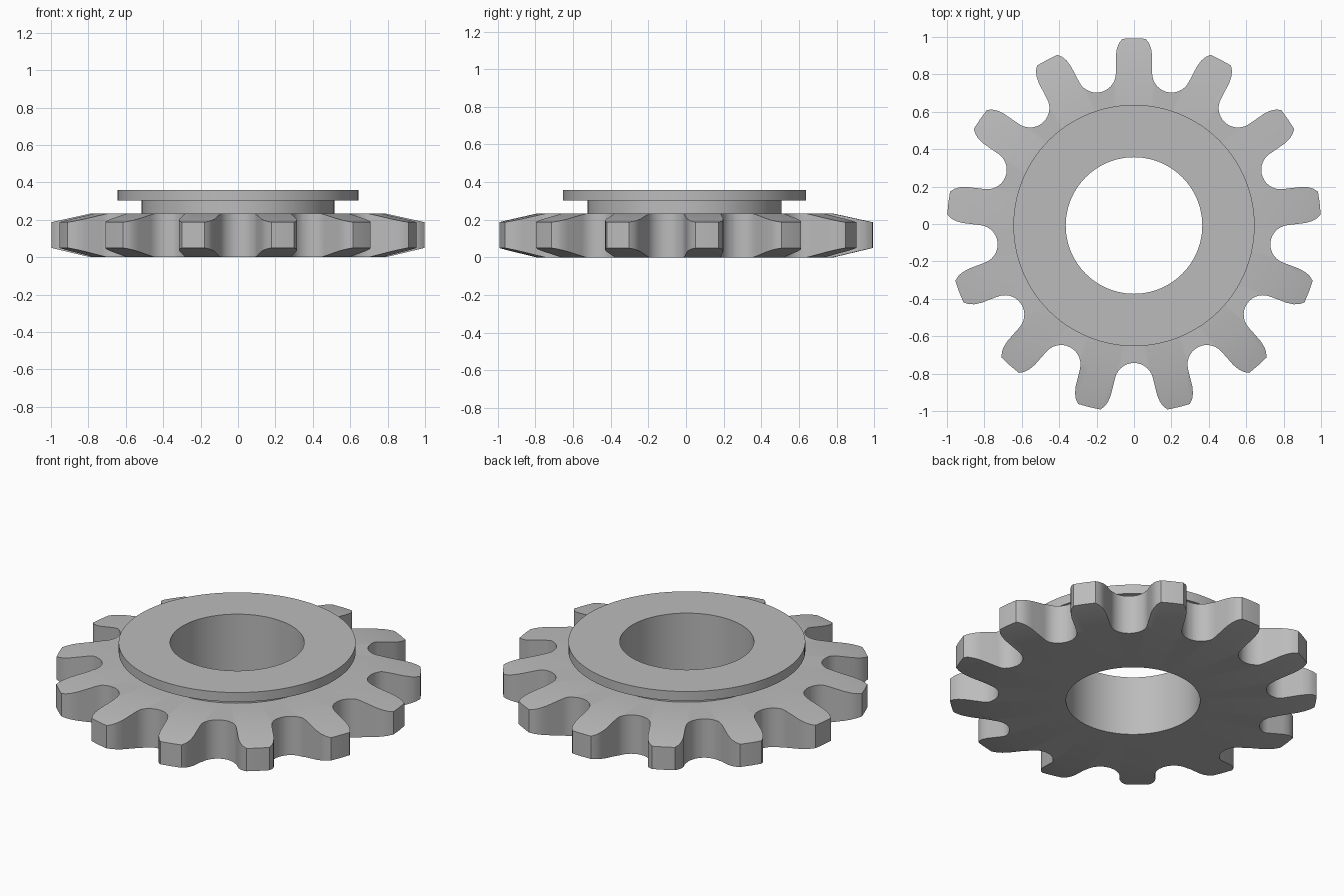
import bpy, bmesh, math
from mathutils import Matrix, Vector

if "Cube" in bpy.data.objects:
    bpy.data.objects.remove(bpy.data.objects["Cube"], do_unlink=True)

TEETH = 13
PITCH = math.tau / TEETH
SEGMENTS = 104
HALF_WIDTH = 0.097   # half width of a tooth
ROOT = 0.735         # radius at the bottom of each gap

steel = bpy.data.materials.new("steel grey")
steel.use_nodes = True
steel.diffuse_color = (0.5, 0.5, 0.5, 1)
steel.node_tree.nodes["Principled BSDF"].inputs["Base Color"].default_value = (0.5, 0.5, 0.5, 1)


def make_object(name, bm):
    bmesh.ops.recalc_face_normals(bm, faces=bm.faces)
    mesh = bpy.data.meshes.new(name)
    bm.to_mesh(mesh)
    bm.free()
    mesh.materials.append(steel)
    obj = bpy.data.objects.new(name, mesh)
    bpy.context.collection.objects.link(obj)
    return obj


def lathe(name, profile):
    """Revolve a closed (radius, height) profile about z."""
    bm = bmesh.new()
    rings = []
    for i in range(SEGMENTS):
        a = math.tau * i / SEGMENTS
        rings.append([bm.verts.new((r * math.cos(a), r * math.sin(a), z)) for r, z in profile])
    n = len(profile)
    for i, ring in enumerate(rings):
        after = rings[(i + 1) % SEGMENTS]
        for j in range(n):
            k = (j + 1) % n
            bm.faces.new((ring[j], after[j], after[k], ring[k]))
    return make_object(name, bm)


def tooth_outline():
    """Outline of all teeth, with round gaps tangent to the straight tooth sides."""
    half = PITCH / 2
    rho = (ROOT * math.sin(half) - HALF_WIDTH) / (1 - math.sin(half))
    # right flank of the tooth pointing along +y, from the tip down
    flank = [(0.060, 1.03), (0.062, 0.998), (0.080, 0.975), (0.091, 0.948), (HALF_WIDTH, 0.91)]
    tip = [Vector((-x, y)) for x, y in reversed(flank)] + [Vector(p) for p in flank]
    # gap arc, drawn about the gap's centre line
    centre = Vector((math.sin(half), math.cos(half))) * (ROOT + rho)
    steps = 14
    start, sweep = math.pi, math.pi - PITCH
    arc = []
    for i in range(steps + 1):
        a = start + sweep * i / steps
        arc.append(centre + rho * Vector((math.cos(a), math.sin(a))))
    points = []
    for t in range(TEETH):
        turn = Matrix.Rotation(-t * PITCH, 2)
        points += [turn @ p for p in tip + arc]
    return points


# Turned body: bore, bevelled disc, neck and flange
sprocket = lathe("sprocket", [
    (0.365, 0), (0.79, 0), (1.0, 0.05), (1.0, 0.187), (0.79, 0.233),
    (0.515, 0.233), (0.515, 0.302), (0.645, 0.302), (0.645, 0.358), (0.365, 0.358)])

# Tall prism with the tooth outline, used to cut the gaps
bm = bmesh.new()
base = bm.faces.new([bm.verts.new((p.x, p.y, -0.1)) for p in tooth_outline()])
top = bmesh.ops.extrude_face_region(bm, geom=[base])["geom"]
bmesh.ops.translate(bm, vec=(0, 0, 0.6),
                    verts=[v for v in top if isinstance(v, bmesh.types.BMVert)])
cutter = make_object("tooth_cutter", bm)
cutter.hide_render = True

cut = sprocket.modifiers.new("teeth", "BOOLEAN")
cut.operation = "INTERSECT"
cut.solver = "EXACT"
cut.object = cutter

bpy.ops.object.select_all(action="DESELECT")
sprocket.select_set(True)
bpy.context.view_layer.objects.active = sprocket
bpy.ops.object.modifier_apply(modifier=cut.name)
bpy.data.objects.remove(cutter, do_unlink=True)
bpy.ops.object.shade_smooth_by_angle(angle=math.radians(30))
sprocket.location.y = -0.008
